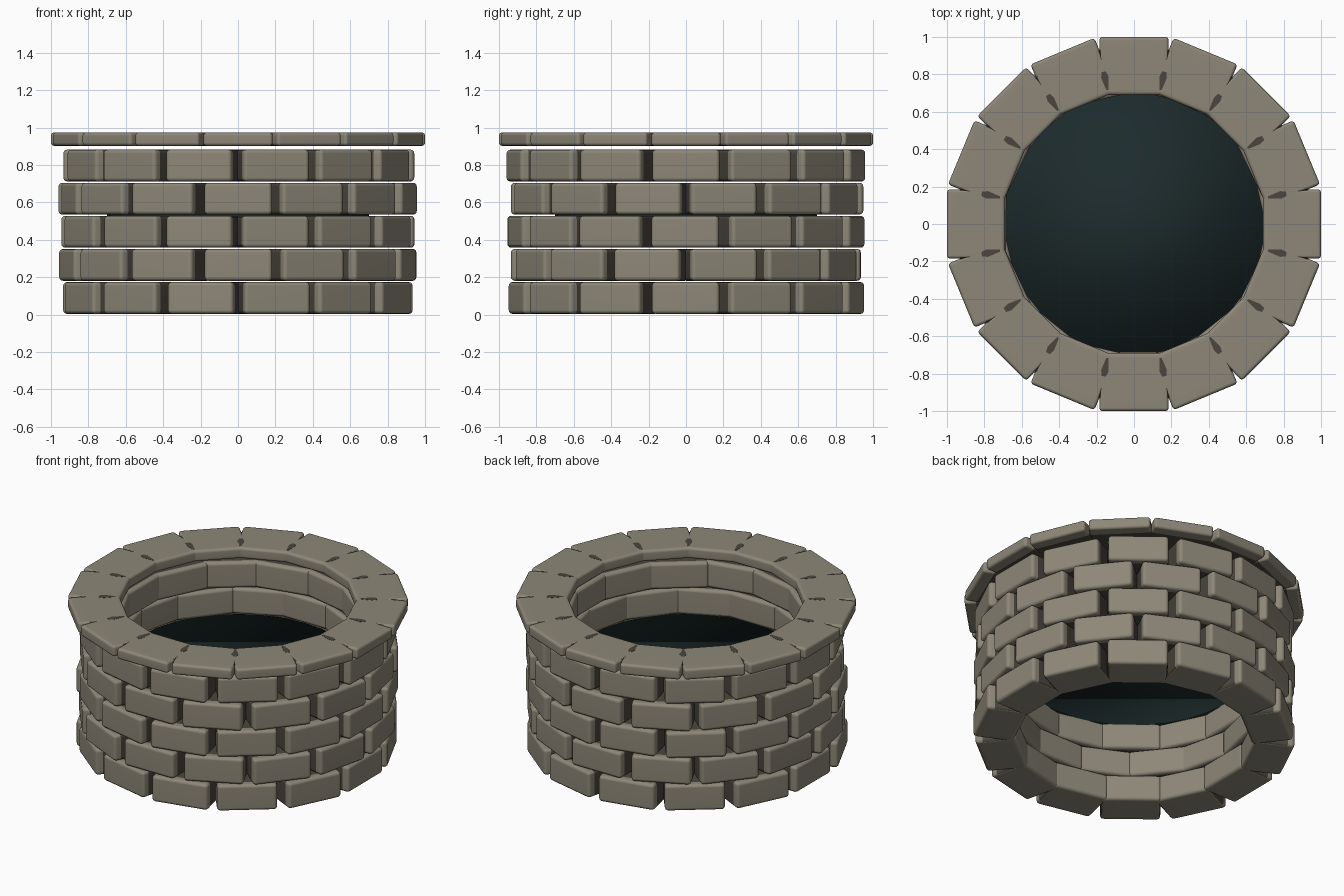
import bpy, bmesh, math, random
from mathutils import Matrix

if "Cube" in bpy.data.objects:
    bpy.data.objects.remove(bpy.data.objects["Cube"])

random.seed(7)

def material(name, rgb):
    m = bpy.data.materials.new(name)
    m.diffuse_color = (*rgb, 1)
    m.use_nodes = True
    m.node_tree.nodes["Principled BSDF"].inputs["Base Color"].default_value = m.diffuse_color
    return m

stone = material("warm grey stone", (0.268, 0.243, 0.187))
joint = material("dark joint", (0.070, 0.060, 0.047))
water = material("dark teal water", (0.012, 0.024, 0.025))

def finish(name, bm, mats):
    me = bpy.data.meshes.new(name)
    bm.to_mesh(me)
    bm.free()
    for m in mats:
        me.materials.append(m)
    ob = bpy.data.objects.new(name, me)
    bpy.context.collection.objects.link(ob)
    return ob

def block(r_in, r_out, width, height, bevel, cut, dark_top, dark_bottom):
    """One bevelled block along x, dark on the faces hidden in the joints."""
    bm = bmesh.new()
    bmesh.ops.create_cube(bm, size=1, matrix=Matrix.Translation(((r_in + r_out) / 2, 0, 0))
                          @ Matrix.Diagonal((r_out - r_in, width, height, 1)))
    bmesh.ops.bevel(bm, geom=bm.edges[:], offset=bevel, segments=3, profile=0.5, affect='EDGES')
    inner = r_in + 0.03
    for x in (inner, cut):
        bmesh.ops.bisect_plane(bm, geom=bm.verts[:] + bm.edges[:] + bm.faces[:],
                               plane_co=(x, 0, 0), plane_no=(1, 0, 0))
    bm.normal_update()
    for f in bm.faces:
        f.smooth = True
        n, x = f.normal, f.calc_center_median().x
        side = abs(n.y) > 0.5
        flat = (n.z > 0.7 and dark_top) or (n.z < -0.7 and dark_bottom)
        if inner < x < cut and (side or flat):
            f.material_index = 1
    me = bpy.data.meshes.new("block")
    bm.to_mesh(me)
    bm.free()
    return me

def ring(name, count, offset, z0, z1, jitter, *shape):
    """A ring of separate blocks, each facing outward."""
    src = block(shape[0], shape[1], shape[2], z1 - z0, *shape[3:])
    bm = bmesh.new()
    for i in range(count):
        a = (i + offset) * math.tau / count + random.uniform(-1, 1) * jitter * 0.5
        tmp = src.copy()
        tmp.transform(Matrix.Rotation(a, 4, 'Z')
                      @ Matrix.Translation((random.uniform(-1, 1) * jitter, 0, (z0 + z1) / 2)))
        bm.from_mesh(tmp)
        bpy.data.meshes.remove(tmp)
    bpy.data.meshes.remove(src)
    ob = finish(name, bm, (stone, joint))
    ob.modifiers.new("flat face shading", 'WEIGHTED_NORMAL')
    return ob

# Five staggered wall courses
for c in range(5):
    z = 0.004 + c * 0.177
    ring(f"wall_course_{c + 1}", 14, (c % 2) / 2, z, z + 0.17, 0.01,
         0.69, 0.94, 0.36, 0.02, 0.895, True, c > 0)

# Flat coping stones on top
ring("coping_ring", 16, 0, 0.902, 0.974, 0,
     0.69, 1.0, 0.37, 0.017, 0.93, False, True)

# Small dark joint marks between the coping stones
bm = bmesh.new()
for i in range(16):
    m = Matrix.Rotation((i + 0.5) * math.tau / 16, 4, 'Z')
    pts = ((0.73, -0.005), (0.80, -0.02), (0.83, -0.012), (0.83, 0.012), (0.80, 0.02), (0.73, 0.005))
    f = bm.faces.new([bm.verts.new(m @ Matrix.Translation((x, y, 0.973)).translation) for x, y in pts])
    ext = bmesh.ops.extrude_face_region(bm, geom=[f])
    bmesh.ops.translate(bm, vec=(0, 0, 0.002),
                        verts=[g for g in ext["geom"] if isinstance(g, bmesh.types.BMVert)])
bmesh.ops.recalc_face_normals(bm, faces=bm.faces[:])
finish("coping_joints", bm, (joint,))

# Water surface inside the well
bpy.ops.mesh.primitive_cylinder_add(vertices=32, radius=0.70, depth=0.02,
                                    location=(0, 0, 0.53))
w = bpy.context.object
w.name = "water"
w.data.materials.append(water)
bpy.ops.object.shade_smooth()
